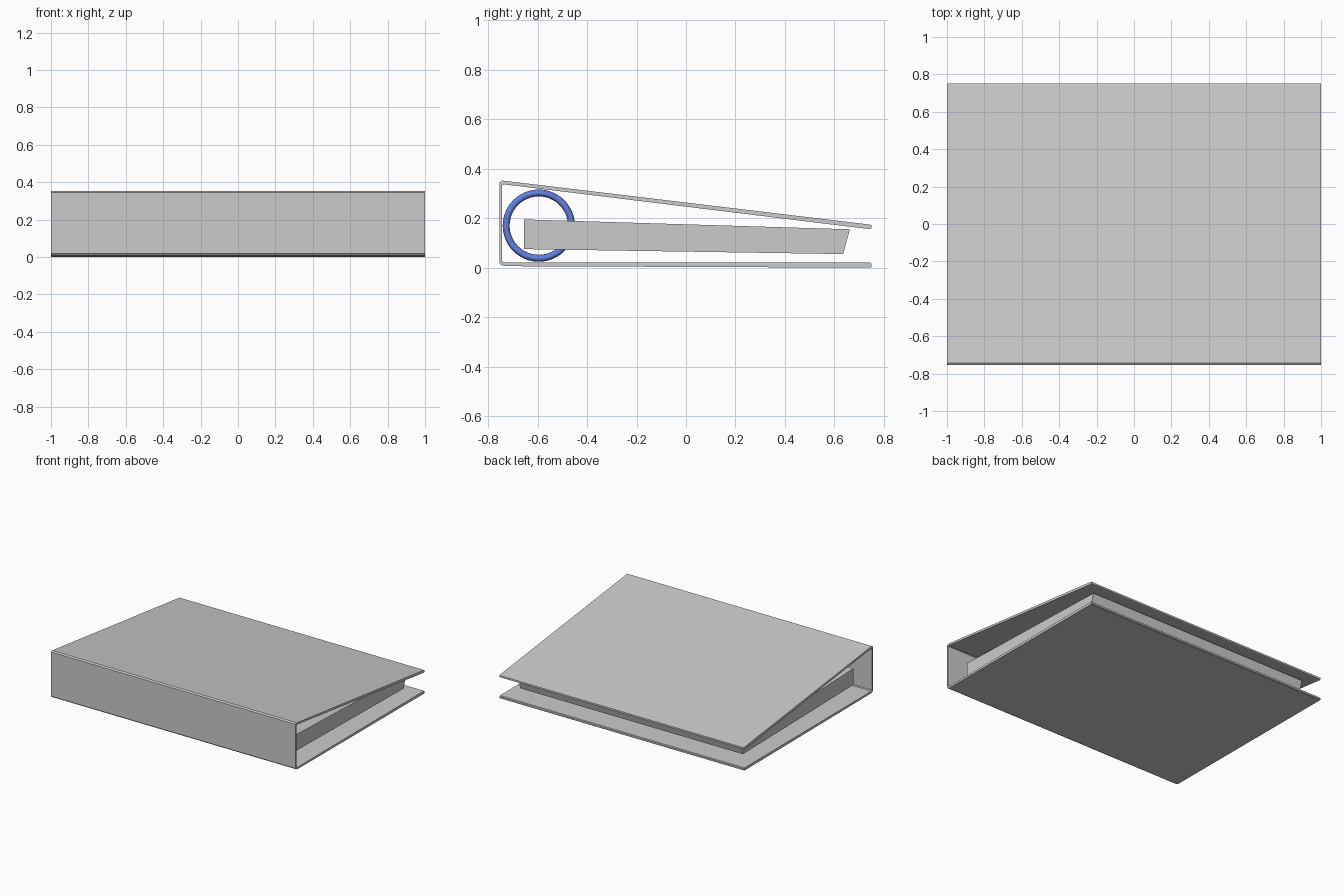
import bpy, bmesh, math

if "Cube" in bpy.data.objects:
    bpy.data.objects.remove(bpy.data.objects["Cube"])


def extrude_profile(name, pts, half):
    """Closed (y, z) profile extruded along x, centred."""
    bm = bmesh.new()
    face = bm.faces.new([bm.verts.new((-half, y, z)) for y, z in pts])
    ext = bmesh.ops.extrude_face_region(bm, geom=[face])
    new = [v for v in ext["geom"] if isinstance(v, bmesh.types.BMVert)]
    bmesh.ops.translate(bm, verts=new, vec=(2 * half, 0, 0))
    bmesh.ops.recalc_face_normals(bm, faces=bm.faces)
    me = bpy.data.meshes.new(name)
    bm.to_mesh(me)
    bm.free()
    ob = bpy.data.objects.new(name, me)
    bpy.context.collection.objects.link(ob)
    return ob


# folded cover: bottom board, spine and sloping top board in one profile
cover = [
    (-0.754, 0.02), (-0.748, 0.013), (-0.73, 0.008), (0.745, 0.002), (0.75, 0.006),
    (0.75, 0.018), (0.745, 0.022), (-0.737, 0.023), (-0.743, 0.028),
    (-0.743, 0.335), (-0.738, 0.339), (0.74, 0.158), (0.75, 0.160),
    (0.75, 0.173), (0.745, 0.176), (-0.742, 0.354), (-0.754, 0.347),
]
cover = [(y, z - 0.002) for y, z in cover]
extrude_profile("binder_cover", cover, 1.0)

# paper stack with slanted fore edge
paper = [(-0.655, 0.075), (0.635, 0.055), (0.663, 0.155), (-0.655, 0.195)]
extrude_profile("paper_stack", paper, 0.91)

# blue binder rings
blue = bpy.data.materials.new("ring_blue")
blue.diffuse_color = (0.13, 0.22, 0.75, 1)
blue.use_nodes = True
blue.node_tree.nodes["Principled BSDF"].inputs["Base Color"].default_value = blue.diffuse_color
for i, x in enumerate((-0.77, 0.0, 0.77)):
    bpy.ops.mesh.primitive_torus_add(
        location=(x, -0.595, 0.17), rotation=(0, math.pi / 2, 0),
        major_radius=0.132, minor_radius=0.014,
        major_segments=48, minor_segments=12)
    ring = bpy.context.object
    ring.name = f"binder_ring_{i + 1}"
    ring.data.materials.append(blue)
    bpy.ops.object.shade_smooth_by_angle()
